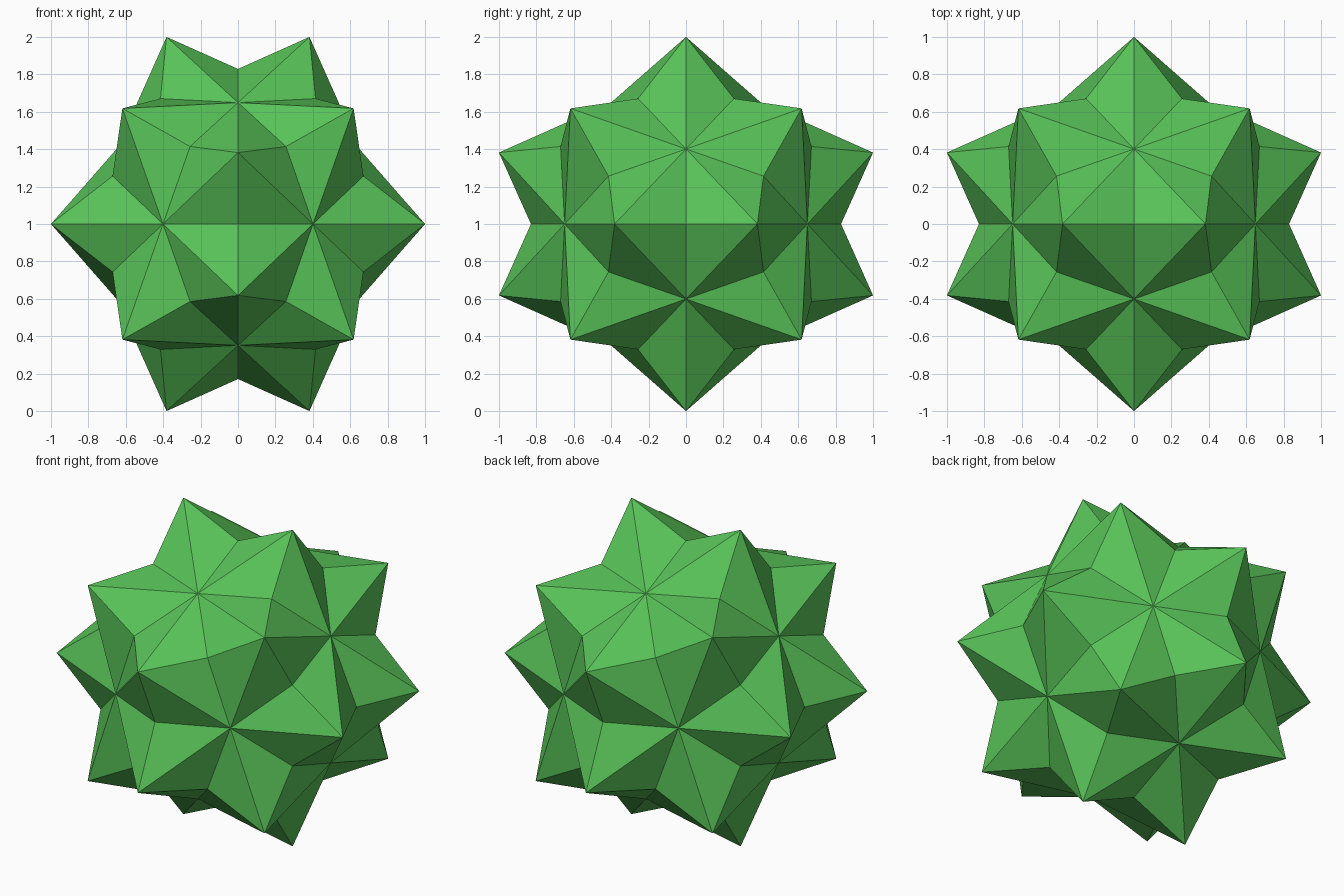
import bpy, bmesh
from itertools import product
from mathutils import Vector

if "Cube" in bpy.data.objects:
    bpy.data.objects.remove(bpy.data.objects["Cube"])

PHI = (1 + 5 ** 0.5) / 2


def orbit(x, y, z):
    """All sign changes and cyclic rotations of a point."""
    pts = set()
    for sx, sy, sz in product((1, -1), repeat=3):
        p = (x * sx + 0.0, y * sy + 0.0, z * sz + 0.0)
        for _ in range(3):
            pts.add(p)
            p = (p[2], p[0], p[1])
    return [Vector(p) for p in sorted(pts)]


# spike tips, ten-way hollows, and saddles between neighbouring tips
tips = orbit(1 / PHI, 1 / PHI, 1 / PHI) + orbit(1 / PHI ** 2, 0, 1)
hollows = orbit(0, 0.401, 0.649)
R = 0.829
saddles = orbit(0, 0, R) + orbit(R / 2 / PHI, R * PHI / 2, R / 2)


def near(a, b):
    return a.normalized().dot(b.normalized()) > 0.75


bm = bmesh.new()
lift = Vector((0, 0, 1))
verts = {tuple(p): bm.verts.new(p + lift) for p in tips + hollows + saddles}

# one triangle for each neighbouring hollow, tip and saddle
for h in hollows:
    for t in (t for t in tips if near(h, t)):
        for s in (s for s in saddles if near(h, s) and near(t, s)):
            tri = [h, t, s]
            if (t - h).cross(s - h).dot(h + t + s) < 0:
                tri.reverse()
            bm.faces.new([verts[tuple(p)] for p in tri])

mesh = bpy.data.meshes.new("star_polyhedron")
bm.to_mesh(mesh)
bm.free()
star = bpy.data.objects.new("star_polyhedron", mesh)
bpy.context.collection.objects.link(star)

green = bpy.data.materials.new("green")
green.diffuse_color = (0.1, 0.55, 0.1, 1)
green.use_nodes = True
green.node_tree.nodes["Principled BSDF"].inputs["Base Color"].default_value = green.diffuse_color
mesh.materials.append(green)
